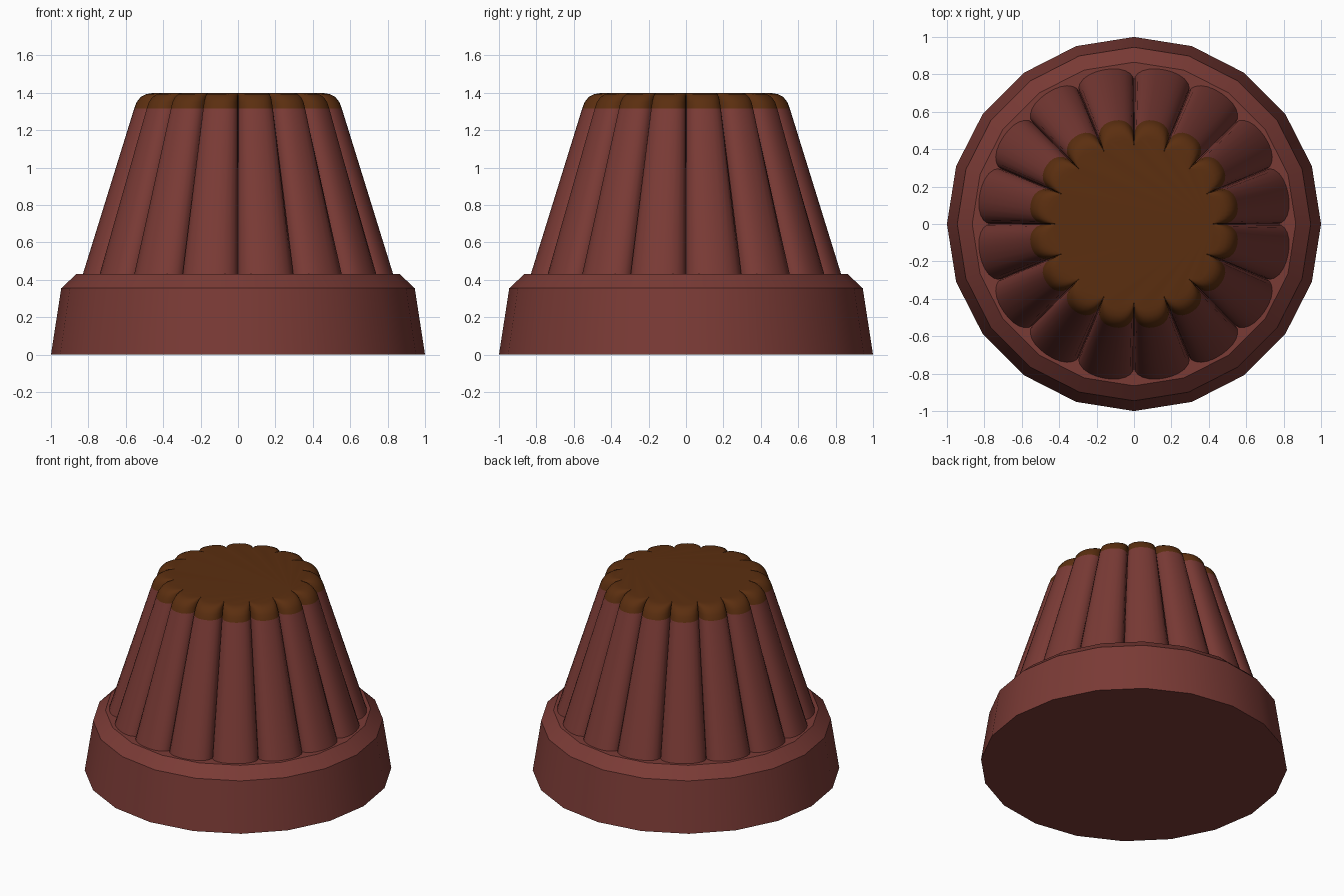
import bpy, math

if "Cube" in bpy.data.objects:
    bpy.data.objects.remove(bpy.data.objects["Cube"])


def material(name, color):
    m = bpy.data.materials.new(name)
    m.diffuse_color = (*color, 1)
    m.use_nodes = True
    m.node_tree.nodes["Principled BSDF"].inputs["Base Color"].default_value = m.diffuse_color
    return m


def loft(name, rings, mats, caps=(True, True), mat_from=None):
    """Skin a stack of equal-length rings, with optional end caps."""
    n = len(rings[0])
    verts = [p for ring in rings for p in ring]
    faces, slots = [], []
    for k in range(len(rings) - 1):
        for i in range(n):
            j = (i + 1) % n
            faces.append((k*n + i, k*n + j, (k+1)*n + j, (k+1)*n + i))
    if caps[0]:
        faces.append(tuple(reversed(range(n))))
    if caps[1]:
        faces.append(tuple(range(len(verts) - n, len(verts))))
    me = bpy.data.meshes.new(name)
    me.from_pydata(verts, [], faces)
    for m in mats:
        me.materials.append(m)
    ob = bpy.data.objects.new(name, me)
    bpy.context.collection.objects.link(ob)
    return ob


def smooth(ob, angle):
    bpy.ops.object.select_all(action='DESELECT')
    ob.select_set(True)
    bpy.context.view_layer.objects.active = ob
    bpy.ops.object.shade_smooth_by_angle(angle=math.radians(angle))


def polygon(r, z, n=20):
    return [(r * math.cos(2*math.pi*i/n), r * math.sin(2*math.pi*i/n), z) for i in range(n)]


LOBES, STEPS = 16, 12


def fluted(z, r_lobe, r_groove):
    """Ring of rounded lobes separated by narrow grooves."""
    ring = []
    for i in range(LOBES):
        for s in range(STEPS):
            # cosine spacing packs points near the grooves
            u = -math.cos(math.pi * s / STEPS)
            bulge = (1 - abs(u) ** 2.4) ** 0.5
            a = 2 * math.pi / LOBES * (i + (u + 1) / 2)
            r = r_groove + (r_lobe - r_groove) * bulge
            ring.append((r * math.cos(a), r * math.sin(a), z))
    return ring


red = material("red_cup", (0.195, 0.043, 0.036))
brown = material("brown_top", (0.105, 0.028, 0.005))

# Low-poly base with bevelled rim
base = loft("base", [polygon(1.0, 0), polygon(0.945, 0.355), polygon(0.865, 0.43)], [red])
smooth(base, 20)

# Fluted tapering body
shoulder = (1.315, 0.563, 0.468)
body = loft("fluted_body", [fluted(0.43, 0.84, 0.765), fluted(*shoulder)], [red], (False, False))
smooth(body, 40)

# Rounded brown crown with flat top
crown = loft("crown", [fluted(*shoulder), fluted(1.35, 0.55, 0.455), fluted(1.378, 0.527, 0.44),
                       fluted(1.393, 0.498, 0.428), fluted(1.398, 0.465, 0.415)], [brown], (False, True))
smooth(crown, 40)
